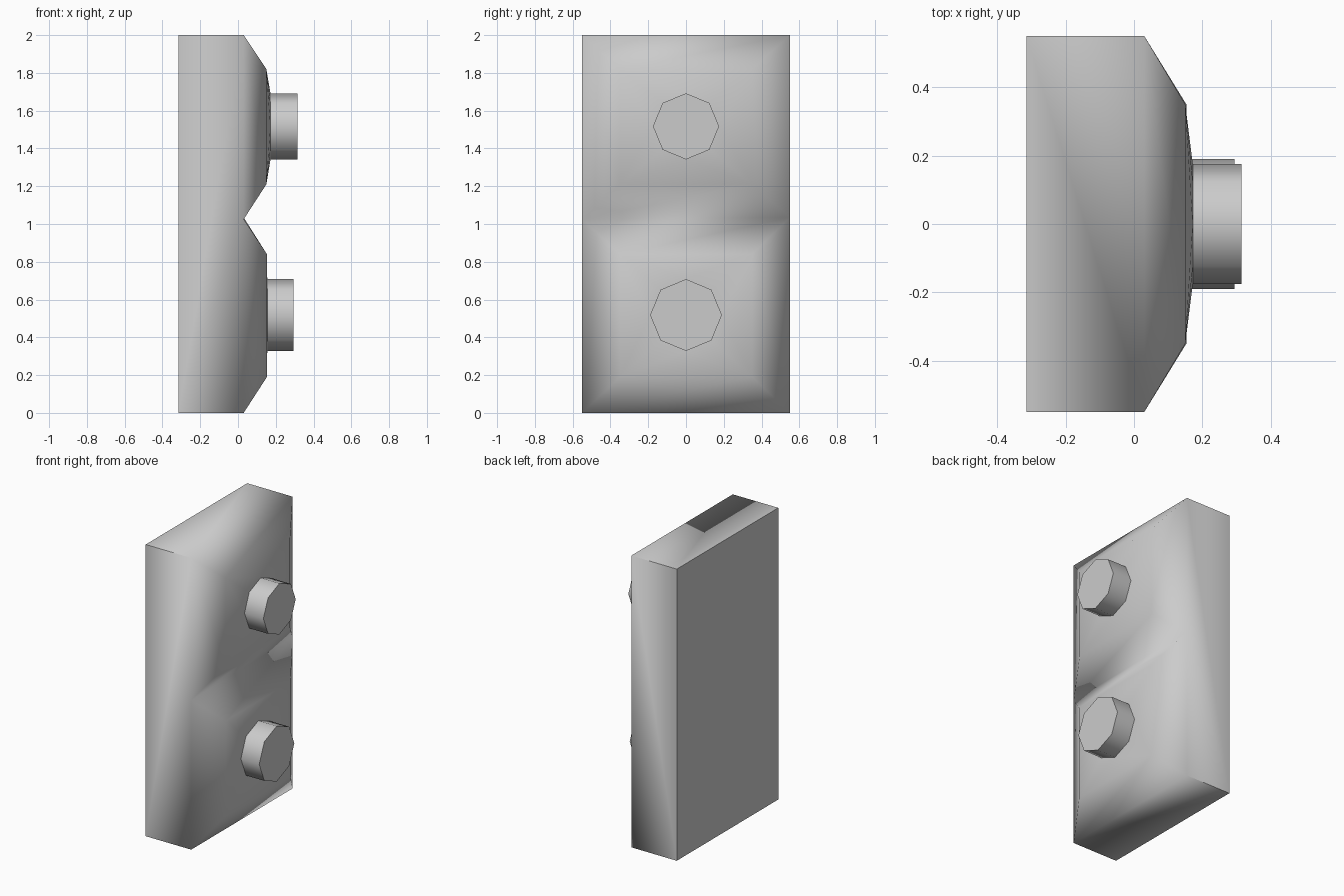
import bpy, bmesh, math

if "Cube" in bpy.data.objects:
    bpy.data.objects.remove(bpy.data.objects["Cube"])

W = 0.55            # half width in y
BACK, EDGE = -0.315, 0.03


def finish(bm, name):
    bmesh.ops.recalc_face_normals(bm, faces=bm.faces)
    mesh = bpy.data.meshes.new(name)
    bm.to_mesh(mesh)
    bm.free()
    obj = bpy.data.objects.new(name, mesh)
    bpy.context.collection.objects.link(obj)
    bpy.ops.object.select_all(action='DESELECT')
    obj.select_set(True)
    bpy.context.view_layer.objects.active = obj
    bpy.ops.object.shade_smooth_by_angle(angle=math.radians(65))
    return obj


def octagon(bm, x, z, r):
    return [bm.verts.new((x, r * math.cos(i * math.pi / 4),
                          z + r * math.sin(i * math.pi / 4))) for i in range(8)]


# name, panel bottom z, panel top z, panel x, knob z, knob radius, knob base x, knob end x
panels = [
    ("lower", 0.19, 0.84, 0.153, 0.518, 0.19, 0.155, 0.294),
    ("upper", 1.21, 1.82, 0.15, 1.517, 0.175, 0.172, 0.315),
]

# Backing slab: flat back, five-cornered sides, split front rim
bm = bmesh.new()
back = [bm.verts.new((BACK, y, z)) for y, z in ((W, 2), (-W, 2), (-W, 0), (W, 0))]
right = [bm.verts.new((EDGE, W, z)) for z in (0, 1.035, 2)]
left = [bm.verts.new((EDGE, -W, z)) for z in (0, 1.025, 2)]
bm.faces.new(back)
bm.faces.new([back[0], back[3]] + right)
bm.faces.new([back[1], back[2]] + left)
bm.faces.new((back[0], back[1], left[2], right[2]))
bm.faces.new((back[3], back[2], left[0], right[0]))

# Raised panels: sloped border, then a face running in to the knob rim
for i, (name, z0, z1, x, kz, r, kx, end) in enumerate(panels):
    outer = [right[i + 1], left[i + 1], left[i], right[i]]
    inner = [bm.verts.new((x, y, z))
             for y, z in ((0.35, z1), (-0.35, z1), (-0.35, z0), (0.35, z0))]
    rim = octagon(bm, kx, kz, r)
    for k in range(4):
        n = (k + 1) % 4
        a, b, c = rim[2 * k], rim[2 * k + 1], rim[(2 * k + 2) % 8]
        bm.faces.new((outer[k], outer[n], inner[n], inner[k]))
        bm.faces.new((inner[k], a, b))
        bm.faces.new((inner[k], b, c))
        bm.faces.new((inner[k], c, inner[n]))
finish(bm, "switch_body")

# Eight-sided knobs standing on the panels
for name, z0, z1, x, kz, r, kx, end in panels:
    bm = bmesh.new()
    base, tip = octagon(bm, kx, kz, r), octagon(bm, end, kz, r)
    for k in range(8):
        n = (k + 1) % 8
        bm.faces.new((base[k], base[n], tip[n], tip[k]))
    bm.faces.new(tip)
    finish(bm, name + "_knob")
